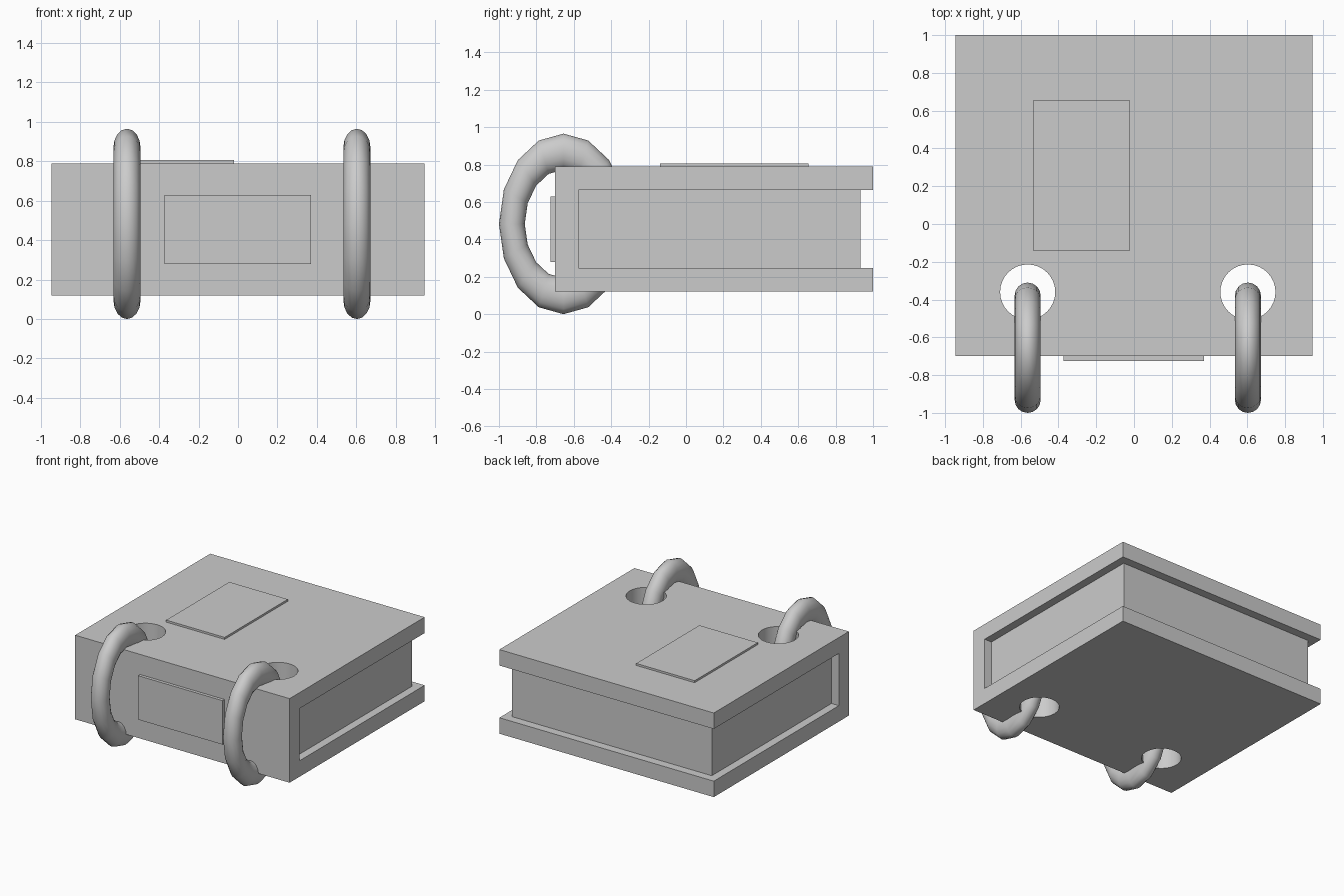
import bpy, bmesh, math

if "Cube" in bpy.data.objects:
    bpy.data.objects.remove(bpy.data.objects["Cube"])

def finish(name, bm):
    bmesh.ops.recalc_face_normals(bm, faces=bm.faces)
    me = bpy.data.meshes.new(name)
    bm.to_mesh(me)
    bm.free()
    ob = bpy.data.objects.new(name, me)
    bpy.context.collection.objects.link(ob)
    return ob

def extrude_x(name, profile, x0, x1):
    """Extrude a (y, z) outline from x0 to x1."""
    bm = bmesh.new()
    face = bm.faces.new([bm.verts.new((x0, y, z)) for y, z in profile])
    ext = bmesh.ops.extrude_face_region(bm, geom=[face])
    verts = [v for v in ext["geom"] if isinstance(v, bmesh.types.BMVert)]
    bmesh.ops.translate(bm, verts=verts, vec=(x1 - x0, 0, 0))
    return finish(name, bm)

def box(name, x0, x1, y0, y1, z0, z1):
    return extrude_x(name, [(y0, z0), (y1, z0), (y1, z1), (y0, z1)], x0, x1)

# Wrap-around cover: C-shaped section with the spine at the front
Z0, Z1, ZI0, ZI1 = 0.12, 0.79, 0.247, 0.663
cover = extrude_x("cover", [(-0.70, Z0), (1.0, Z0), (1.0, ZI0), (-0.575, ZI0),
                            (-0.575, ZI1), (1.0, ZI1), (1.0, Z1), (-0.70, Z1)],
                  -0.945, 0.945)

# Page block, slightly recessed on three sides
pages = box("pages", -0.88, 0.88, -0.575, 0.932, ZI0, ZI1)

# Raised label plates
box("top_label", -0.535, -0.02, -0.14, 0.655, Z1, 0.806)
box("spine_label", -0.373, 0.37, -0.725, -0.70, 0.28, 0.63)

for side, x in (("left", -0.563), ("right", 0.603)):
    # Round hole punched through cover and pages
    bpy.ops.mesh.primitive_cylinder_add(vertices=32, radius=0.146, depth=2,
                                        location=(x, -0.36, 0.45))
    cutter = bpy.context.object
    cutter.name = side + "_hole_cutter"
    cutter.hide_render = True
    cutter.hide_viewport = False
    cutter.display_type = 'WIRE'
    for ob in (cover, pages):
        mod = ob.modifiers.new(side + "_hole", 'BOOLEAN')
        mod.operation = 'DIFFERENCE'
        mod.solver = 'EXACT'
        mod.object = cutter

    # Tall oval binder ring
    bpy.ops.mesh.primitive_torus_add(major_segments=16, minor_segments=16,
                                     major_radius=0.276, minor_radius=0.069,
                                     location=(x, -0.655, 0.4825),
                                     rotation=(0, math.pi / 2, 0))
    ring = bpy.context.object
    ring.name = side + "_ring"
    ring.scale = (0.4825 / 0.345, 1, 1)
    bpy.ops.object.transform_apply(location=False, rotation=True, scale=True)
    bpy.ops.object.shade_smooth()

# Smooth hole walls while keeping the box edges sharp: bake cuts, then shade
for ob in (cover, pages):
    bpy.ops.object.select_all(action='DESELECT')
    ob.select_set(True)
    bpy.context.view_layer.objects.active = ob
    for mod in list(ob.modifiers):
        bpy.ops.object.modifier_apply(modifier=mod.name)
    bpy.ops.object.shade_smooth_by_angle(angle=math.radians(30))

# The punched holes are baked in, so the cutters can go
for ob in [o for o in bpy.data.objects if o.name.endswith("_cutter")]:
    bpy.data.objects.remove(ob, do_unlink=True)
